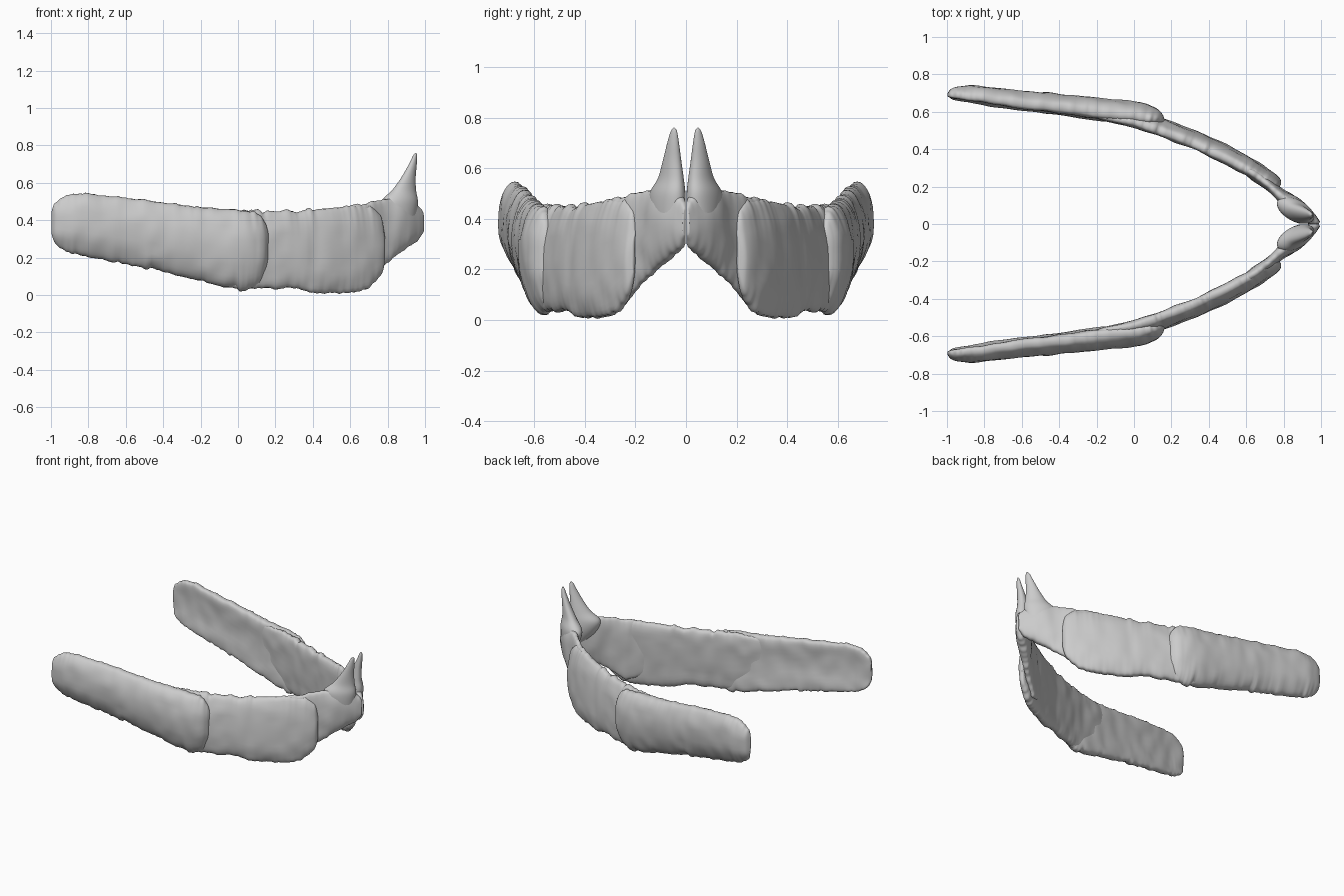
import bpy, bmesh, math
from mathutils import Vector, noise

SUB = 12     # rings between stations
SEG = 36     # points around a cross-section


def spline(stations, sub):
    """Catmull-Rom interpolation of station rows."""
    out = []
    n = len(stations)
    for i in range(n - 1):
        p0, p1 = stations[max(i - 1, 0)], stations[i]
        p2, p3 = stations[i + 1], stations[min(i + 2, n - 1)]
        for k in range(sub):
            t = k / sub
            out.append([0.5 * (2 * b + (c - a) * t + (2 * a - 5 * b + 4 * c - d) * t * t
                               + (3 * b - a - 3 * c + d) * t ** 3)
                        for a, b, c, d in zip(p0, p1, p2, p3)])
    out.append(list(stations[-1]))
    return out


def skin(name, rings):
    """Closed smooth skin over rings, mirrored to the other side."""
    bm = bmesh.new()
    loops = [[bm.verts.new(p) for p in r] for r in rings]
    n = len(loops[0])
    for a, b in zip(loops, loops[1:]):
        for j in range(n):
            bm.faces.new((a[j], a[(j + 1) % n], b[(j + 1) % n], b[j]))
    bm.faces.new(loops[0])
    bm.faces.new(loops[-1])
    bmesh.ops.recalc_face_normals(bm, faces=bm.faces)
    me = bpy.data.meshes.new(name)
    bm.to_mesh(me)
    bm.free()
    ob = bpy.data.objects.new(name, me)
    bpy.context.collection.objects.link(ob)
    mod = ob.modifiers.new("mirror", "MIRROR")
    mod.use_axis = (False, True, False)
    mod.use_mirror_merge = False
    for p in me.polygons:
        p.use_smooth = True
    return ob


def plate(name, stations, bow=0.02, lean=0.0, seed=0):
    """Upright bone plate; station = x, y, bottom, top, thickness."""
    rows = spline(stations, SUB)
    rings = []
    for i, (x, y, lo, hi, th) in enumerate(rows):
        a, b = rows[max(i - 1, 0)], rows[min(i + 1, len(rows) - 1)]
        d = Vector((b[0] - a[0], b[1] - a[1], 0)).normalized()
        out = Vector((-d.y, d.x, 0))
        bend = min(1, th / 0.08)
        ring = []
        for j in range(SEG):
            t = 2 * math.pi * j / SEG
            c, s = math.cos(t), math.sin(t)
            h = math.copysign(abs(s) ** 0.8, s)
            w = math.copysign(abs(c) ** 0.7, c) * th / 2
            w += bend * (bow * (0.5 - h * h) + lean * h)
            p = Vector((x, y, (lo + hi) / 2 + h * (hi - lo) / 2)) + out * w
            # worn, bumpy surface and ragged edges
            p += out * 0.007 * noise.noise(p * 11 + Vector((seed, 0, 0)))
            edge = math.copysign(1, s)
            p.z += h * (0.012 * noise.noise(Vector((x * 17, seed, edge)))
                        + 0.010 * noise.noise(Vector((x * 40, seed, edge))))
            p.z = max(p.z, 0.001)
            p.y = max(p.y, 0.001)
            ring.append(p)
        rings.append(ring)
    return skin(name, rings)


# Rear plates with rounded ends
plate("rear_plate", [
    (-0.998, 0.692, 0.33, 0.44, 0.012), (-0.975, 0.692, 0.27, 0.495, 0.05),
    (-0.92, 0.69, 0.235, 0.53, 0.07), (-0.83, 0.682, 0.21, 0.542, 0.083),
    (-0.6, 0.651, 0.165, 0.52, 0.092), (-0.4, 0.63, 0.125, 0.495, 0.10),
    (-0.2, 0.605, 0.075, 0.47, 0.11), (0.0, 0.585, 0.03, 0.455, 0.11),
    (0.09, 0.57, 0.04, 0.44, 0.085), (0.14, 0.553, 0.10, 0.40, 0.05),
    (0.162, 0.545, 0.18, 0.33, 0.01)], bow=0.03, lean=0.008, seed=1)

# Middle plates, merging into the inside of the rear ones
plate("middle_plate", [
    (-0.32, 0.612, 0.16, 0.44, 0.03), (-0.15, 0.587, 0.08, 0.455, 0.07),
    (0.0, 0.56, 0.035, 0.455, 0.085),
    (0.15, 0.512, 0.035, 0.45, 0.09), (0.3, 0.455, 0.035, 0.45, 0.09),
    (0.4, 0.413, 0.012, 0.455, 0.09), (0.55, 0.338, 0.012, 0.47, 0.09),
    (0.65, 0.283, 0.02, 0.48, 0.082), (0.72, 0.241, 0.06, 0.47, 0.07),
    (0.765, 0.215, 0.12, 0.42, 0.045), (0.782, 0.205, 0.19, 0.34, 0.01)],
    bow=0.01, lean=-0.012, seed=5)

# Front plates meeting at the chin
plate("front_plate", [
    (0.48, 0.36, 0.14, 0.43, 0.03), (0.63, 0.275, 0.06, 0.48, 0.065),
    (0.7, 0.225, 0.09, 0.495, 0.06), (0.77, 0.165, 0.155, 0.51, 0.06),
    (0.84, 0.108, 0.21, 0.52, 0.085), (0.9, 0.06, 0.25, 0.515, 0.085),
    (0.955, 0.022, 0.285, 0.49, 0.055), (0.99, 0.004, 0.34, 0.44, 0.02)],
    bow=0.006, seed=9)

# Pointed front teeth; station = x, y, z, radius along x, radius along y
tooth = spline([
    (0.925, 0.045, 0.28, 0.012, 0.015), (0.895, 0.060, 0.35, 0.05, 0.045),
    (0.87, 0.070, 0.43, 0.085, 0.062), (0.864, 0.073, 0.50, 0.098, 0.062),
    (0.888, 0.060, 0.56, 0.064, 0.046), (0.912, 0.055, 0.63, 0.038, 0.034),
    (0.935, 0.051, 0.70, 0.021, 0.022), (0.947, 0.048, 0.745, 0.011, 0.012),
    (0.951, 0.047, 0.76, 0.002, 0.002)], 5)
rings = []
for x, y, z, rx, ry in tooth:
    ring = []
    for j in range(SEG):
        t = 2 * math.pi * j / SEG
        # section is slanted so it follows the chin line
        u, v = math.cos(t) * rx, math.sin(t) * ry
        ring.append(Vector((x + u, max(y + v - 0.35 * u, 0.002), z)))
    rings.append(ring)
skin("front_tooth", rings)
